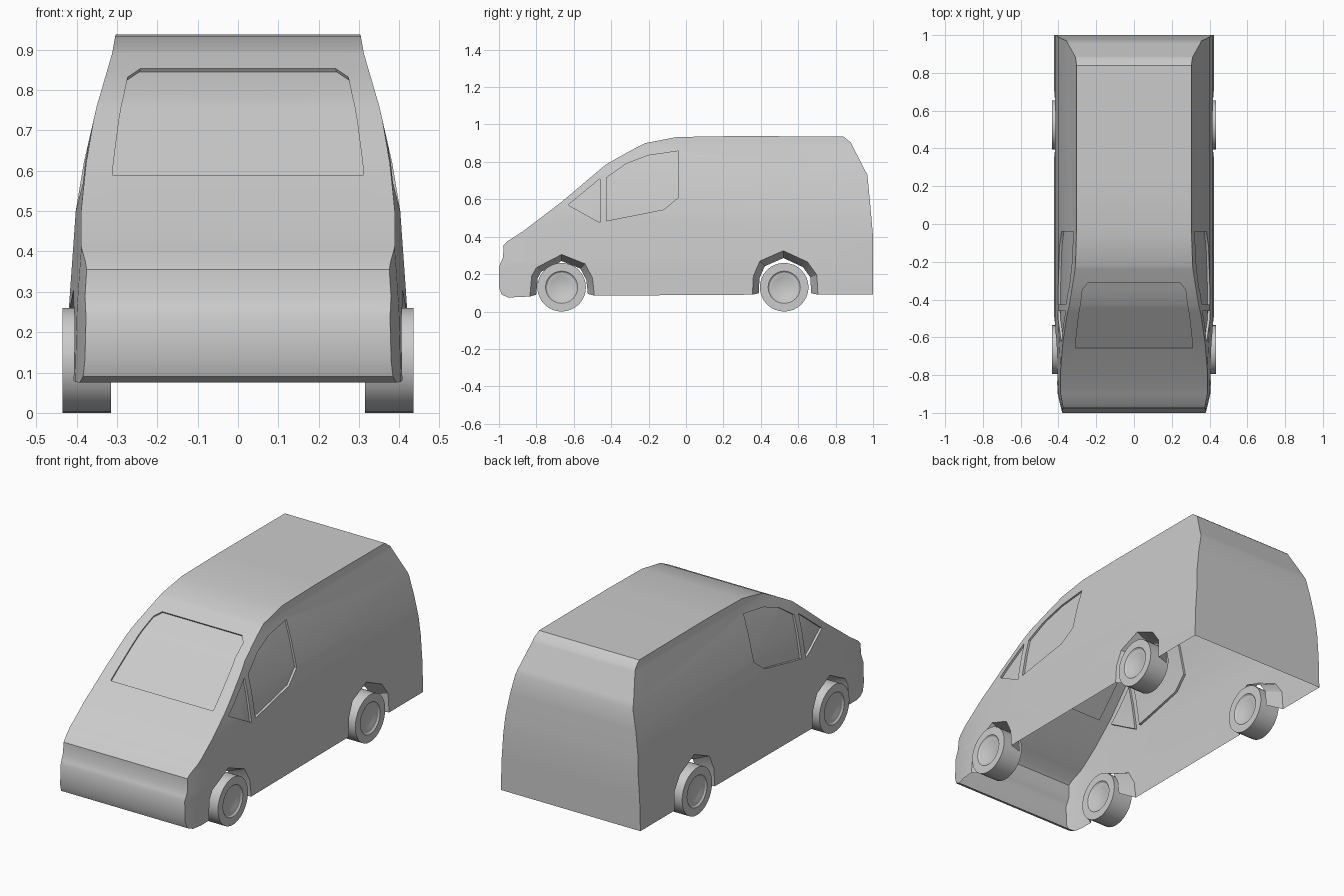
import bpy, bmesh, math
from mathutils import Vector
from mathutils.geometry import tessellate_polygon

if "Cube" in bpy.data.objects:
    bpy.data.objects.remove(bpy.data.objects["Cube"])

# Lengthwise outline of the body as (y, z): bumper, bonnet, roof, tail
PROFILE = [(-0.95, 0.075), (-0.985, 0.09), (-1.0, 0.13), (-1.0, 0.24), (-0.978, 0.29),
           (-0.975, 0.355), (-0.955, 0.375), (-0.87, 0.43), (-0.66, 0.59),
           (-0.43, 0.785), (-0.31, 0.853), (-0.22, 0.90), (-0.05, 0.933),
           (0.25, 0.938), (0.84, 0.936), (0.88, 0.905), (0.97, 0.73),
           (0.987, 0.55), (1.0, 0.40), (1.0, 0.09)]
FRONT_ARCH = [(-0.835, 0.08), (-0.825, 0.19), (-0.80, 0.235), (-0.665, 0.305),
              (-0.54, 0.255), (-0.50, 0.18), (-0.49, 0.085)]
REAR_ARCH = [(0.355, 0.09), (0.36, 0.19), (0.395, 0.27), (0.52, 0.325),
             (0.65, 0.265), (0.70, 0.195), (0.705, 0.09)]
WHEEL_Y = (-0.665, 0.525)
QUARTER_WINDOW = [(-0.63, 0.57), (-0.46, 0.71), (-0.46, 0.475)]
DOOR_WINDOW = [(-0.425, 0.485), (-0.425, 0.715), (-0.32, 0.79), (-0.20, 0.835),
               (-0.04, 0.858), (-0.04, 0.61), (-0.12, 0.545)]

# Half width by height, and narrowing towards the nose
WIDTH = [(0.07, 0.424), (0.26, 0.419), (0.50, 0.402), (0.62, 0.382),
         (0.76, 0.350), (0.89, 0.312), (0.94, 0.303)]
TAPER = [(-1.0, 0.043), (-0.9, 0.02), (-0.77, 0.013), (-0.5, 0.0), (1.0, 0.0)]


def interp(table, t):
    t = min(max(t, table[0][0]), table[-1][0])
    for (a, p), (b, q) in zip(table, table[1:]):
        if t <= b:
            return p + (q - p) * (t - a) / (b - a)


def fill(bm, loops, place):
    """Fill a flat outline (with holes); place(a, b) gives the 3D position."""
    flat = [[Vector((a, b, 0)) for a, b in loop] for loop in loops]
    verts = [bm.verts.new(place(a, b)) for loop in loops for a, b in loop]
    for tri in tessellate_polygon(flat):
        bm.faces.new([verts[i] for i in tri])


def strip(bm, line_a, line_b, closed=False):
    a = [bm.verts.new(p) for p in line_a]
    b = [bm.verts.new(p) for p in line_b]
    n = len(a)
    for i in range(n if closed else n - 1):
        j = (i + 1) % n
        bm.faces.new((a[i], a[j], b[j], b[i]))


def recessed_pane(bm, loop, top, deep):
    fill(bm, [loop], deep)
    strip(bm, [top(*p) for p in loop], [deep(*p) for p in loop], True)


def cut(bm, axis, value):
    co, no = Vector(), Vector()
    co[axis], no[axis] = value, 1
    bmesh.ops.bisect_plane(bm, geom=bm.verts[:] + bm.edges[:] + bm.faces[:],
                           dist=1e-5, plane_co=co, plane_no=no)


def finish(bm, name):
    bmesh.ops.remove_doubles(bm, verts=bm.verts[:], dist=1e-4)
    bmesh.ops.recalc_face_normals(bm, faces=bm.faces[:])
    mesh = bpy.data.meshes.new(name)
    bm.to_mesh(mesh)
    bm.free()
    obj = bpy.data.objects.new(name, mesh)
    bpy.context.collection.objects.link(obj)
    bpy.ops.object.select_all(action='DESELECT')
    obj.select_set(True)
    bpy.context.view_layer.objects.active = obj
    bpy.ops.object.shade_smooth_by_angle()
    return obj


# Body, laid out with x as a fraction of the half width
bm = bmesh.new()

# Bonnet, roof and tail strip with the recessed windscreen
last = len(PROFILE) - 1
screen = [(-0.82, 8), (0.82, 8), (0.83, 9.7), (0.75, 10), (-0.75, 10), (-0.83, 9.7)]
fill(bm, [[(-1, 0), (1, 0), (1, last), (-1, last)], screen], lambda a, b: (a, b, 0))
recessed_pane(bm, screen, lambda a, b: (a, b, 0), lambda a, b: (a, b, 0.01))
for i in range(1, last):
    cut(bm, 1, i)
for v in bm.verts:
    i = min(int(v.co.y), last - 1)
    t, depth = v.co.y - i, v.co.z
    (y0, z0), (y1, z1) = PROFILE[i], PROFILE[i + 1]
    v.co.y = y0 + (y1 - y0) * t + depth * 0.6
    v.co.z = z0 + (z1 - z0) * t - depth * 0.8

# Sides with recessed windows and wheel arch lips
outline = PROFILE + REAR_ARCH[::-1] + FRONT_ARCH[::-1]
for s in (1, -1):
    outer = lambda y, z: (s, y, z)
    inner = lambda y, z: (s * 0.968, y, z)
    fill(bm, [outline, QUARTER_WINDOW, DOOR_WINDOW], outer)
    for window in (QUARTER_WINDOW, DOOR_WINDOW):
        recessed_pane(bm, window, outer, inner)
    for arch, cy in zip((FRONT_ARCH, REAR_ARCH), WHEEL_Y):
        strip(bm, [outer(y, z) for y, z in arch],
              [(s * 0.8, cy + (y - cy) * 0.8, 0.13 + (z - 0.13) * 0.8)
               for y, z in arch])

# Bend the panels to the body width
for y, _ in TAPER[1:-1]:
    cut(bm, 1, y)
for z, _ in WIDTH[1:-1]:
    cut(bm, 2, z)
for v in bm.verts:
    v.co.x *= interp(WIDTH, v.co.z) - interp(TAPER, v.co.y)
finish(bm, "van_body")

# Wheels, turned from a half section of (axle offset, radius)
SECTION = [(0.046, 0.0), (0.046, 0.045), (0.050, 0.055), (0.053, 0.078),
           (0.060, 0.086), (0.060, 0.13)]
SECTION += [(-x, r) for x, r in SECTION[::-1]]


def wheel(name, x, y):
    bm = bmesh.new()
    verts = [bm.verts.new((a, 0, r)) for a, r in SECTION]
    edges = [bm.edges.new(p) for p in zip(verts, verts[1:])]
    bmesh.ops.spin(bm, geom=verts + edges, cent=(0, 0, 0), axis=(1, 0, 0),
                   angle=math.tau, steps=32)
    finish(bm, name).location = (x, y, 0.13)


for end, y in zip(("front", "rear"), WHEEL_Y):
    for side, x in (("right", 0.375), ("left", -0.375)):
        wheel(f"{end}_{side}_wheel", x, y)
